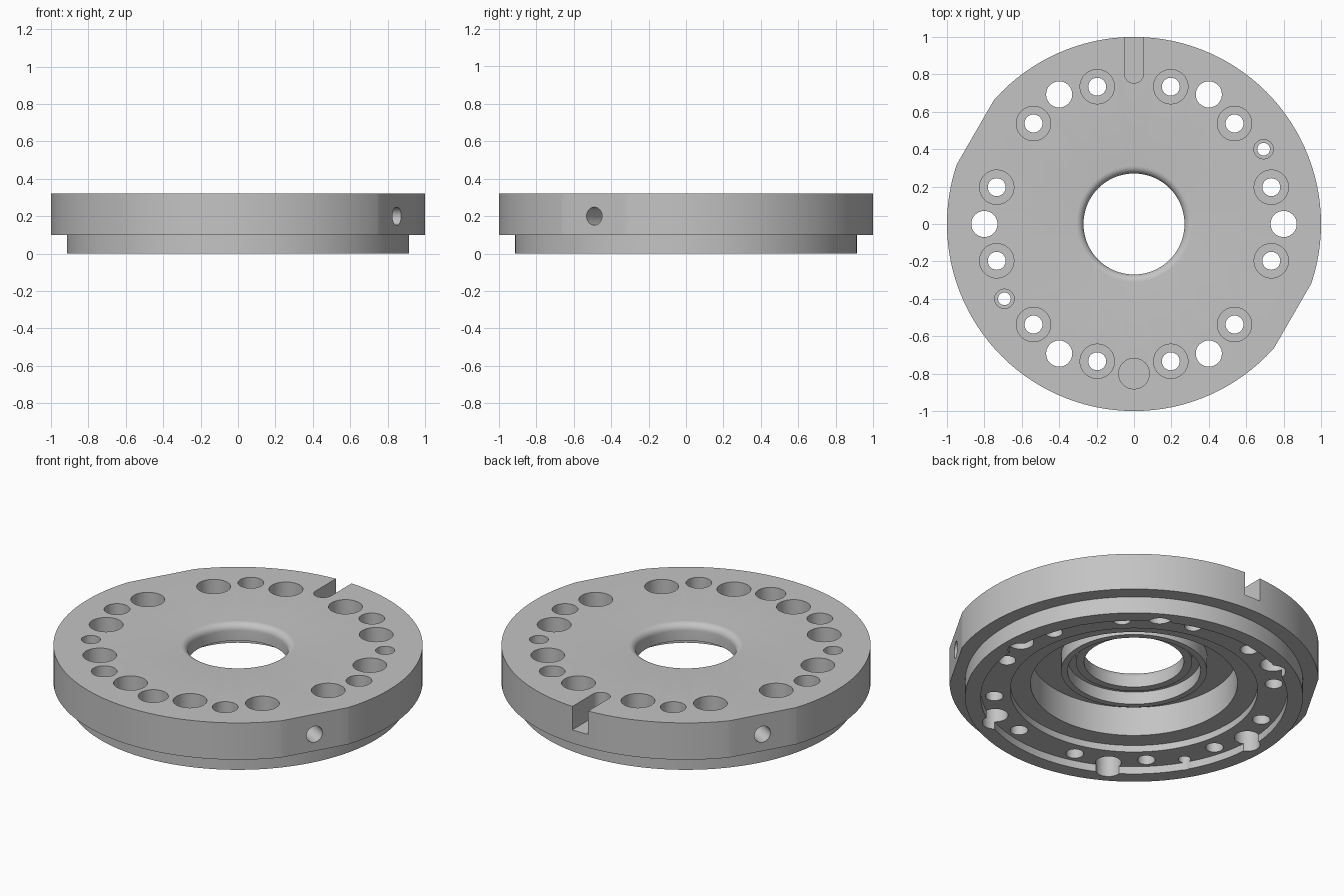
import bpy, bmesh
from math import pi, cos, sin, radians
from mathutils import Matrix, Vector

if "Cube" in bpy.data.objects:
    bpy.data.objects.remove(bpy.data.objects["Cube"])

TOP = 0.32
steel = bpy.data.materials.new("light_grey_metal")
steel.use_nodes = True
grey = (0.55, 0.55, 0.55, 1)
steel.diffuse_color = grey
steel.node_tree.nodes["Principled BSDF"].inputs["Base Color"].default_value = grey


def make_object(name, bm):
    bmesh.ops.recalc_face_normals(bm, faces=bm.faces)
    mesh = bpy.data.meshes.new(name)
    bm.to_mesh(mesh)
    bm.free()
    mesh.materials.append(steel)
    obj = bpy.data.objects.new(name, mesh)
    bpy.context.collection.objects.link(obj)
    return obj


def lathe(bm, profile, segments, matrix=Matrix(), closed=False):
    """Spin (radius, height) points about z; open profiles get end caps."""
    rings = []
    for r, z in profile:
        angles = [2 * pi * i / segments for i in range(segments)]
        rings.append([bm.verts.new(matrix @ Vector((r * cos(a), r * sin(a), z))) for a in angles])
    pairs = list(zip(rings, rings[1:]))
    if closed:
        pairs.append((rings[-1], rings[0]))
    else:
        bm.faces.new(rings[0])
        bm.faces.new(rings[-1])
    for low, high in pairs:
        for i in range(segments):
            j = (i + 1) % segments
            bm.faces.new((low[i], low[j], high[j], high[i]))


def polar(radius, degrees, z=0):
    a = radians(degrees)
    return Matrix.Translation((radius * cos(a), radius * sin(a), z))


def cut(target, cutter):
    cutter.hide_render = True
    mod = target.modifiers.new(cutter.name, 'BOOLEAN')
    mod.operation = 'DIFFERENCE'
    mod.solver = 'EXACT'
    mod.object = cutter
    bpy.context.view_layer.objects.active = target
    bpy.ops.object.modifier_apply(modifier=mod.name)
    bpy.data.objects.remove(cutter)


# Flanged plate with stepped underside, hub ring and rounded bore
bore = 0.27
fillet = [(bore + 0.04 * (1 - cos(t * pi / 16)), TOP - 0.04 + 0.04 * sin(t * pi / 16)) for t in range(9)]
profile = fillet + [
    (1, TOP), (1, 0.1), (0.915, 0.1), (0.915, 0),       # flange and spigot
    (0.83, 0), (0.83, 0.045), (0.67, 0.045),            # hole circle recess
    (0.67, 0.085), (0.56, 0.085), (0.56, 0.26),         # deep annular pocket
    (0.395, 0.26), (0.395, 0.165), (0.36, 0.165),       # hub ring
    (0.36, 0.24), (0.315, 0.24), (0.315, 0.22), (bore, 0.22)]
bm = bmesh.new()
lathe(bm, profile, 120, closed=True)
plate = make_object("flanged_plate", bm)

# Two opposite flats on the rim
bm = bmesh.new()
for angle in (150, 330):
    place = Matrix.Rotation(radians(angle), 4, 'Z') @ Matrix.Translation((1.08, 0, 0.2))
    bmesh.ops.create_cube(bm, size=1, matrix=place @ Matrix.Diagonal((0.2, 1, 1, 1)))
cut(plate, make_object("flat_cutter", bm))

# Drilled holes
bm = bmesh.new()
for k in range(12):
    lathe(bm, [(0.048, -0.1), (0.048, 0.18), (0.092, 0.18), (0.092, 0.5)], 32, polar(0.76, 15 + 30 * k))
for k in range(6):
    lathe(bm, [(0.07, -0.1), (0.07, 0.5)], 32, polar(0.8, 60 * k))
for angle in (30, 210):
    lathe(bm, [(0.034, -0.1), (0.034, 0.18), (0.052, 0.18), (0.052, 0.5)], 24, polar(0.8, angle))
lathe(bm, [(0.082, 0.15), (0.082, 0.5)], 32, polar(0.8, 270))

# Blind holes in the centre of each flat
for angle in (150, 330):
    turn = Matrix.Rotation(radians(angle), 4, 'Z') @ Matrix.Rotation(pi / 2, 4, 'Y')
    lathe(bm, [(0.048, 0.78), (0.048, 1.2)], 32, Matrix.Translation((0, 0, 0.2)) @ turn)

# Round-ended key slot at the back
outline = [(0.052, 1.2), (-0.052, 1.2)]
outline += [(0.052 * cos(pi + pi * i / 12), 0.805 + 0.052 * sin(pi + pi * i / 12)) for i in range(13)]
base = bm.faces.new([bm.verts.new((x, y, 0.18)) for x, y in outline])
walls = bmesh.ops.extrude_face_region(bm, geom=[base], use_keep_orig=True)
bmesh.ops.translate(bm, vec=(0, 0, 0.3), verts=[v for v in walls["geom"] if isinstance(v, bmesh.types.BMVert)])
cut(plate, make_object("hole_cutter", bm))

# Smooth round walls, crisp machined edges
bpy.ops.object.select_all(action='DESELECT')
plate.select_set(True)
bpy.context.view_layer.objects.active = plate
bpy.ops.object.shade_smooth_by_angle(angle=radians(25))
